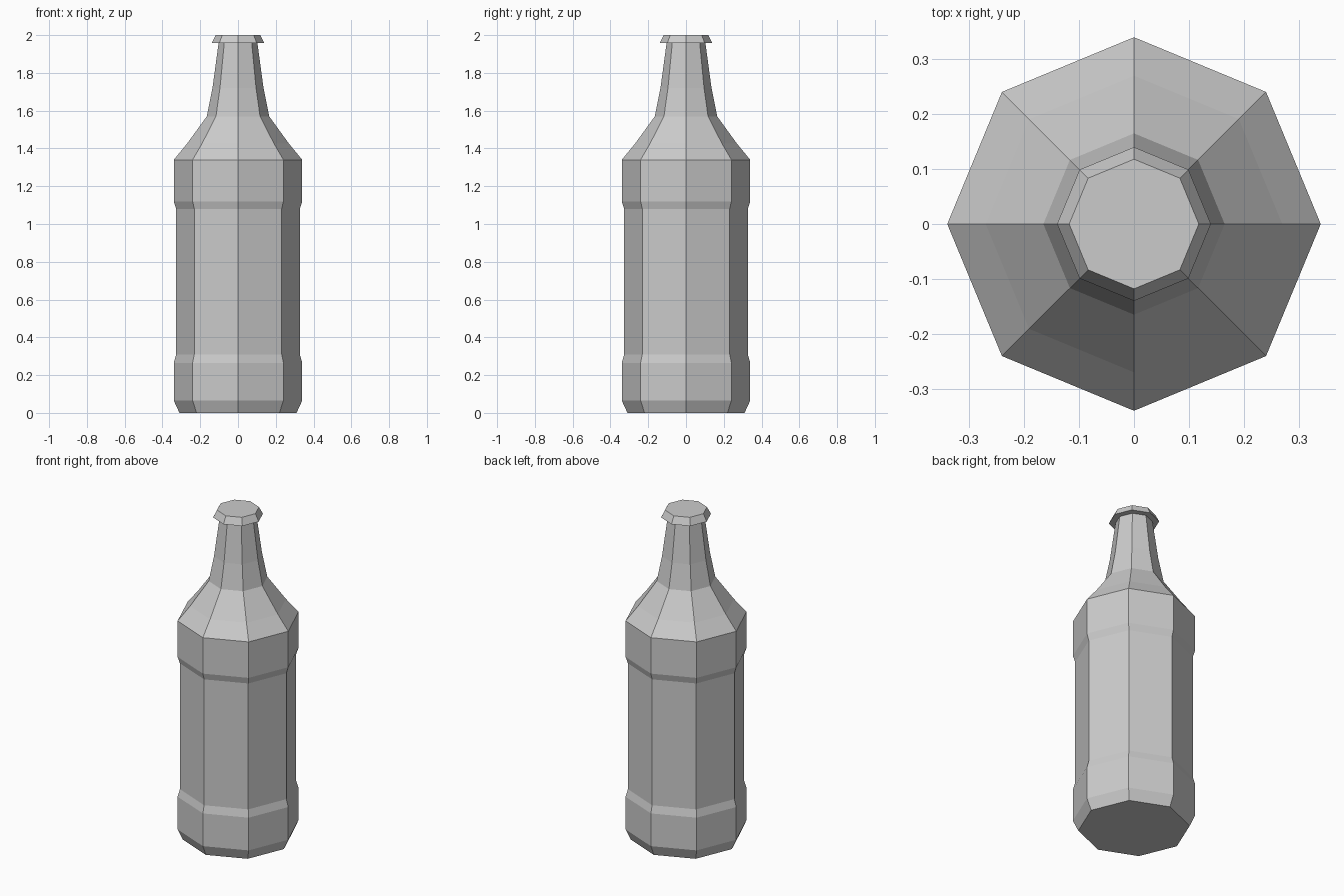
import bpy
import bmesh
from math import cos, sin, tau

SIDES = 8

cube = bpy.data.objects.get("Cube")
if cube:
    bpy.data.objects.remove(cube, do_unlink=True)

# One plain grey for the whole bottle
grey = bpy.data.materials.new("plain grey")
grey.use_nodes = True
colour = (0.6, 0.6, 0.6, 1)
grey.diffuse_color = colour
grey.node_tree.nodes["Principled BSDF"].inputs["Base Color"].default_value = colour


def turned_part(name, profile):
    """Closed, flat-shaded octagonal solid from (radius, height) pairs, bottom to top."""
    bm = bmesh.new()
    rings = [[bm.verts.new((r * cos(tau * i / SIDES), r * sin(tau * i / SIDES), z))
              for i in range(SIDES)] for r, z in profile]
    for low, high in zip(rings, rings[1:]):
        for i in range(SIDES):
            j = (i + 1) % SIDES
            bm.faces.new((low[i], low[j], high[j], high[i]))
    bm.faces.new(rings[0][::-1])
    bm.faces.new(rings[-1])
    bmesh.ops.recalc_face_normals(bm, faces=bm.faces)
    mesh = bpy.data.meshes.new(name)
    bm.to_mesh(mesh)
    bm.free()
    mesh.materials.append(grey)
    obj = bpy.data.objects.new(name, mesh)
    bpy.context.collection.objects.link(obj)
    return obj


# Bevelled foot, recessed label band, shoulder and tapering neck
turned_part("bottle_body", [
    (0.31, 0), (0.34, 0.065), (0.34, 0.265), (0.327, 0.31),
    (0.327, 1.08), (0.34, 1.12), (0.34, 1.34),
    (0.27, 1.425), (0.165, 1.57), (0.135, 1.72), (0.103, 1.957),
])

# Flared cap overhanging the neck
turned_part("bottle_cap", [(0.14, 1.957), (0.118, 2)])
